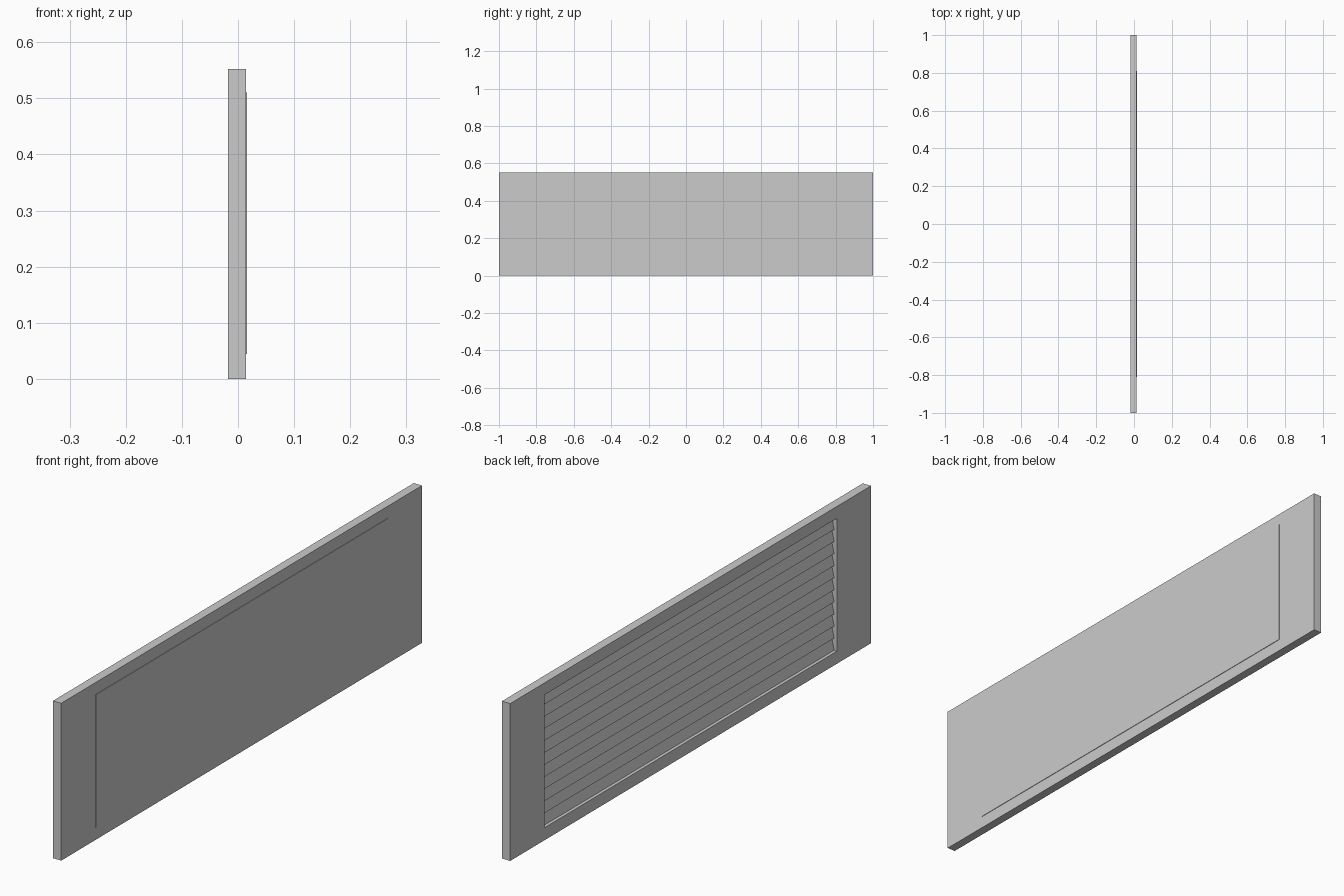
import bpy, bmesh

if "Cube" in bpy.data.objects:
    bpy.data.objects.remove(bpy.data.objects["Cube"])

X0, X1 = -0.018, 0.014          # panel back and front faces
Y, H = 1.0, 0.552               # half length, height
OY, Z0, Z1 = 0.81, 0.044, 0.51  # opening


def make(name, boxes):
    """One object from a list of (min corner, max corner) boxes."""
    bm = bmesh.new()
    for lo, hi in boxes:
        vs = bmesh.ops.create_cube(bm, size=1)["verts"]
        for v in vs:
            v.co = [l + (c + 0.5) * (h - l) for l, h, c in zip(lo, hi, v.co)]
    return finish(name, bm)


def finish(name, bm):
    bmesh.ops.recalc_face_normals(bm, faces=bm.faces)
    me = bpy.data.meshes.new(name)
    bm.to_mesh(me)
    bm.free()
    ob = bpy.data.objects.new(name, me)
    bpy.context.collection.objects.link(ob)
    return ob


# Surrounding panel with a rectangular opening
frame = make("panel_frame", [((X0, -Y, 0), (X1, Y, H))])
cutter = make("opening_cutter", [((-0.1, -OY, Z0), (0.1, OY, Z1))])
cutter.hide_render = True
cutter.hide_viewport = True
cut = frame.modifiers.new("opening", "BOOLEAN")
cut.object = cutter
cut.solver = "EXACT"

# Thin cover plate standing slightly proud of the front
make("cover_plate", [((0.012, -OY, Z0), (0.016, OY, Z1))])

# Tilted louvre slats recessed in the opening on the other side
COUNT = 11
pitch = (Z1 - Z0) / COUNT
bm = bmesh.new()
for i in range(COUNT):
    z = Z0 + i * pitch
    profile = [(-0.008, z + 0.001), (-0.0055, z + 0.001),
               (0.004, z + pitch - 0.001), (0.0015, z + pitch - 0.001)]
    ends = [[bm.verts.new((x, y, zz)) for x, zz in profile] for y in (-OY, OY)]
    bm.faces.new(ends[0])
    bm.faces.new(ends[1])
    for a in range(4):
        b = (a + 1) % 4
        bm.faces.new((ends[0][a], ends[0][b], ends[1][b], ends[1][a]))
finish("louvre_slats", bm)
